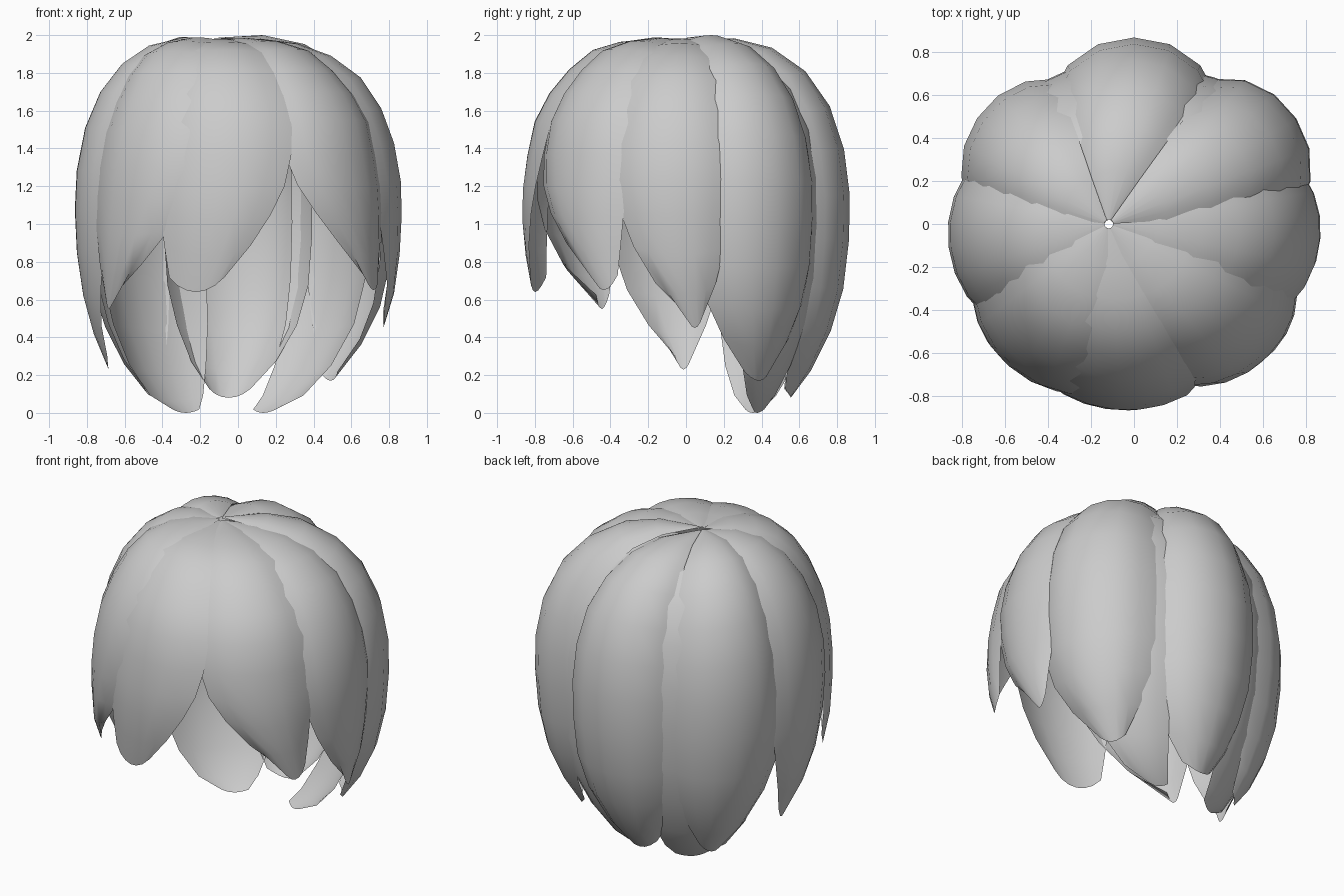
import bpy, bmesh
from math import radians, cos, sin

cube = bpy.data.objects.get("Cube")
if cube:
    bpy.data.objects.remove(cube, do_unlink=True)

grey = bpy.data.materials.new("light grey")
grey.use_nodes = True
grey.diffuse_color = (0.6, 0.6, 0.6, 1)
grey.node_tree.nodes["Principled BSDF"].inputs["Base Color"].default_value = (0.6, 0.6, 0.6, 1)

# Radius and height of the shell, from crown to lower rim
PROFILE = [(0.02, 1.97), (0.28, 1.985), (0.5, 1.92), (0.69, 1.76), (0.81, 1.53), (0.865, 1.25),
           (0.87, 1.0), (0.845, 0.7), (0.775, 0.45), (0.66, 0.22), (0.54, 0.06), (0.46, 0)]
ROWS, COLS = 11, 6


def profile_at(p):
    i = min(int(p), len(PROFILE) - 2)
    (r0, z0), (r1, z1) = PROFILE[i], PROFILE[i + 1]
    f = p - i
    return r0 + (r1 - r0) * f, z0 + (z1 - z0) * f


def profile_end(z):
    for i in range(1, len(PROFILE) - 1):
        z0, z1 = PROFILE[i][1], PROFILE[i + 1][1]
        if z0 >= z >= z1:
            return i + (z0 - z) / (z0 - z1)
    return len(PROFILE) - 1


def lock(name, start, end, tip, tip_z, scale=1.0, tuck=0.08, blunt=0.15, taper=0.55):
    """Curved leaf-shaped sheet between two compass angles, narrowing to a rounded tip."""
    bm = bmesh.new()
    last = profile_end(tip_z)
    grid = []
    for j in range(ROWS + 1):
        s = j / ROWS
        narrow = max(0, (s - taper) / (1 - taper)) ** 2.2 * (1 - blunt)
        a0 = start + (tip - start) * narrow
        a1 = end + (tip - end) * narrow
        row = []
        for i in range(COLS + 1):
            u = 2 * i / COLS - 1
            r, z = profile_at(s * last - 0.3 * u * u * s ** 4)
            a = radians(a0 + (a1 - a0) * i / COLS)
            k = scale * (1 - tuck * min(1, r / 0.7) * abs(u) ** 2.2 * (1 - 0.6 * narrow))
            zz = 1 + (z - 1) * (1 + (k - 1) * 0.5) if z > 1 else z
            shift = -0.12 * max(0, 1 - r / 0.8)
            row.append(bm.verts.new((r * k * cos(a) + shift, r * k * sin(a), zz)))
        grid.append(row)
    for j in range(ROWS):
        for i in range(COLS):
            bm.faces.new((grid[j][i], grid[j + 1][i], grid[j + 1][i + 1], grid[j][i + 1]))
    mesh = bpy.data.meshes.new(name)
    bm.to_mesh(mesh)
    bm.free()
    mesh.materials.append(grey)
    mesh.polygons.foreach_set("use_smooth", [True] * len(mesh.polygons))
    bpy.context.collection.objects.link(bpy.data.objects.new(name, mesh))


# Outer ring of locks
lock("left_lock", -29, 18, 5, 0.45, 1.0, 0.06)
lock("back_left_lock", 4, 62, 38, 0.17, 1.035, 0.15, 0.25, 0.65)
lock("back_lock", 56, 124, 92, 0.08, 1.0, 0.19, 0.35, 0.65)
lock("back_right_lock", 118, 174, 135, 0.09, 1.015, 0.13, 0.25, 0.6)
lock("right_lock", 163, 212, 180, 0.23, 1.0, 0.06)
lock("front_right_lock", 203, 261, 211, 0.55, 1.015, 0.07, 0.1, 0.5)
lock("front_lock", 239, 292, 247, 0.64, 1.0, 0.04, 0.4, 0.5)
lock("front_left_lock", 286, 338, 333, 0.65, 1.01, 0.07, 0.2, 0.5)

# Longer locks tucked underneath at the back
lock("inner_back_left_lock", 24, 68, 76, 0.0, 0.91, 0.04, 0.4, 0.65)
lock("inner_back_right_lock", 103, 166, 116, 0.0, 0.91, 0.04, 0.35, 0.65)
